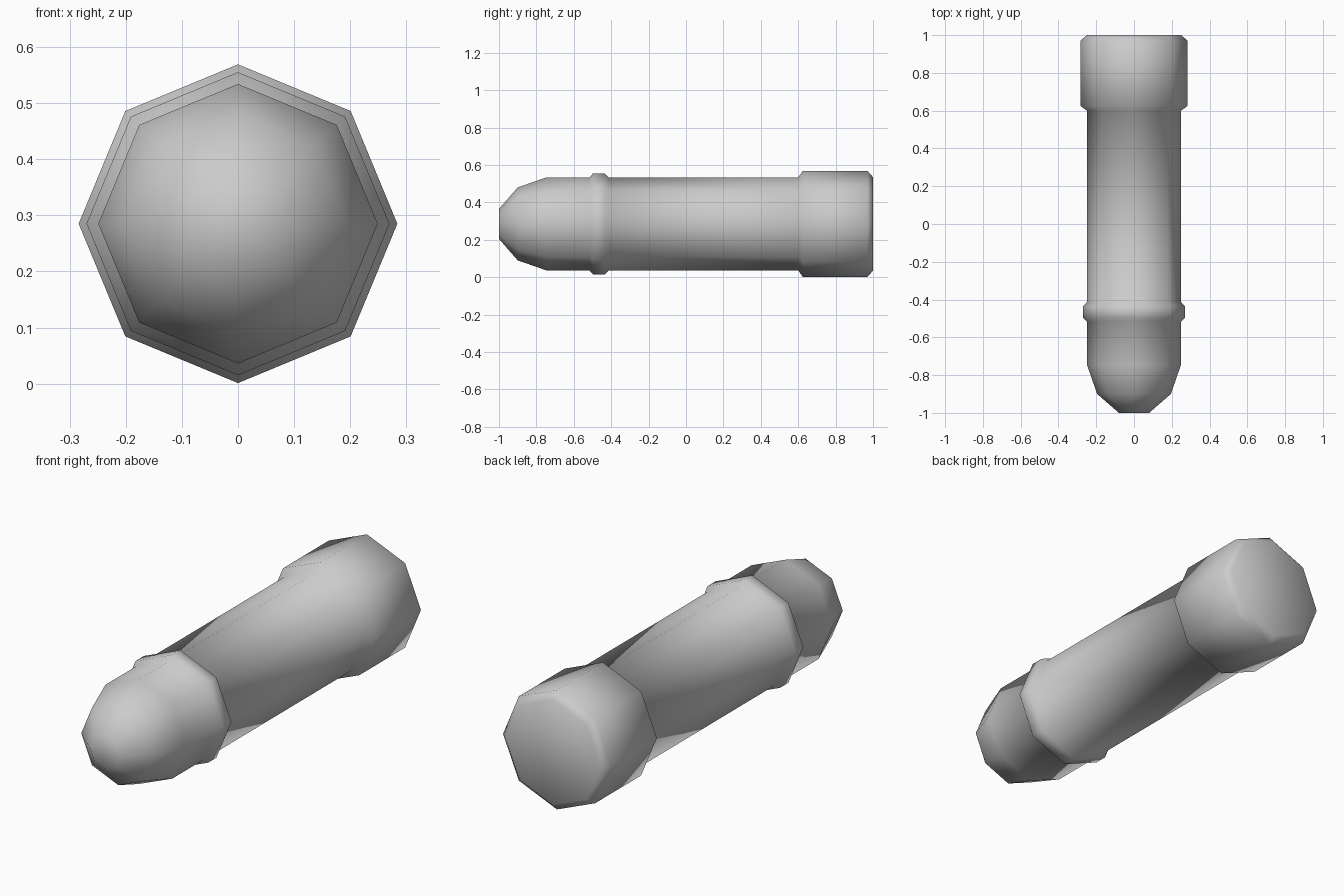
import bpy, bmesh
from math import cos, sin, pi

if "Cube" in bpy.data.objects:
    bpy.data.objects.remove(bpy.data.objects["Cube"])

SIDES = 8
AXIS_Z = 0.285

# Profile along the length: (y, radius), from rounded nose to rear collar
PROFILE = [
    (-1.0, 0.08), (-0.9, 0.195), (-0.745, 0.249),            # nose
    (-0.517, 0.249), (-0.497, 0.27), (-0.435, 0.27), (-0.413, 0.249),  # raised band
    (0.6, 0.249), (0.625, 0.284), (0.97, 0.284), (1.0, 0.25),  # rear collar
]


def lathe_y(name, profile):
    bm = bmesh.new()
    rings = [[bm.verts.new((r * cos(2 * pi * i / SIDES), y,
                            AXIS_Z + r * sin(2 * pi * i / SIDES)))
              for i in range(SIDES)] for y, r in profile]
    for a, b in zip(rings, rings[1:]):
        for i in range(SIDES):
            j = (i + 1) % SIDES
            bm.faces.new((a[i], a[j], b[j], b[i]))
    # flat end caps
    bm.faces.new(rings[0])
    bm.faces.new(rings[-1])
    bmesh.ops.recalc_face_normals(bm, faces=bm.faces[:])
    for f in bm.faces:
        f.smooth = True
    mesh = bpy.data.meshes.new(name)
    bm.to_mesh(mesh)
    bm.free()
    obj = bpy.data.objects.new(name, mesh)
    bpy.context.collection.objects.link(obj)
    return obj


# Octagonal shell turned around the y axis
lathe_y("shell_body", PROFILE)
